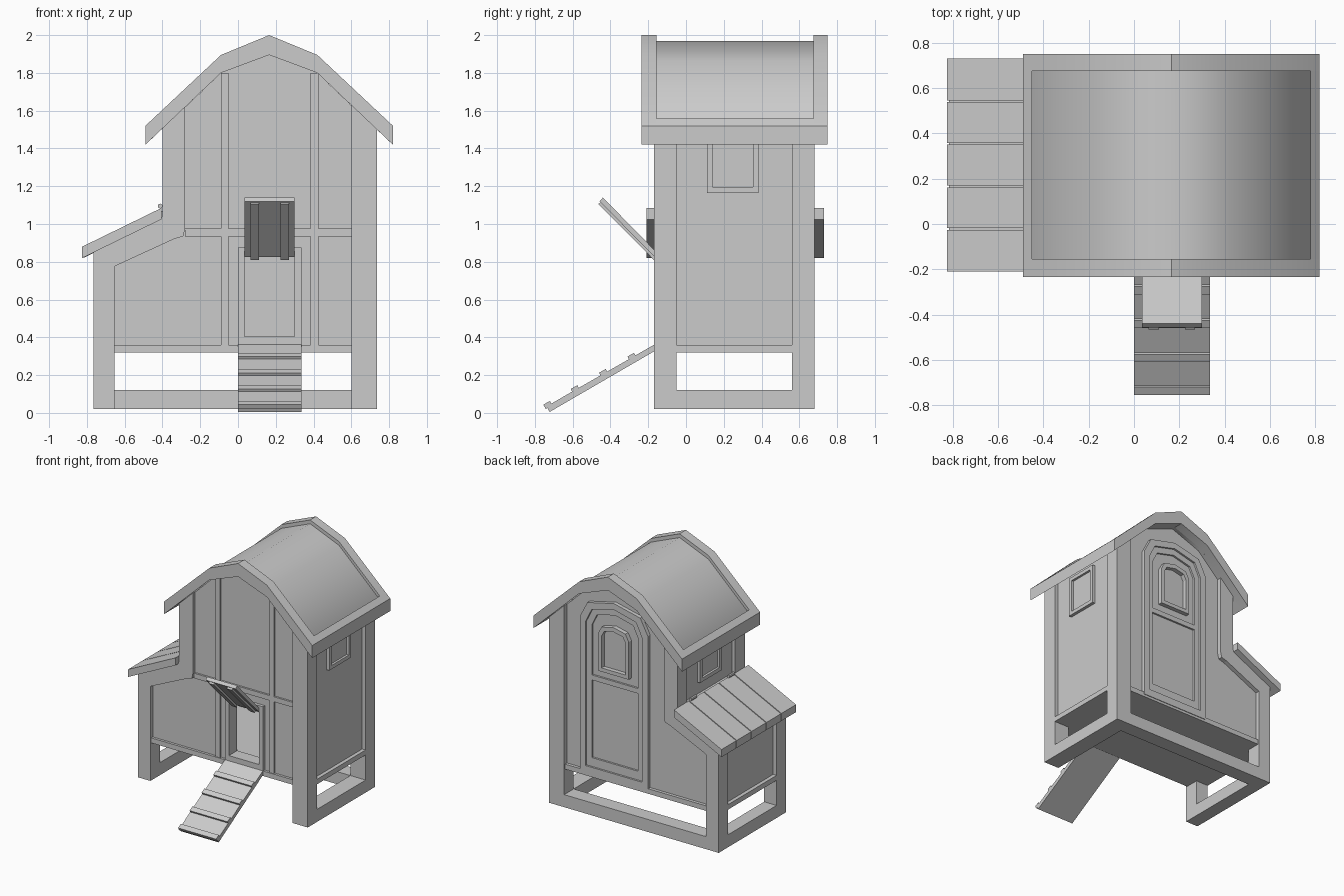
import bpy, bmesh, math

if "Cube" in bpy.data.objects:
    bpy.data.objects.remove(bpy.data.objects["Cube"])

CX = 0.165  # ridge line of the house


def ring_or_prism(name, pts, axis, a, b, inner=None, smooth=0):
    """Extrude a 2D outline (optionally with a matching hole) from a to b along X, Y or Z."""
    def at(p, d):
        return {'X': (d, p[0], p[1]), 'Y': (p[0], d, p[1]), 'Z': (p[0], p[1], d)}[axis]
    bm = bmesh.new()
    loops = [[[bm.verts.new(at(p, d)) for p in path] for d in (a, b)]
             for path in ([pts, inner] if inner else [pts])]
    n = len(pts)
    for lo, hi in loops:
        for i in range(n):
            j = (i + 1) % n
            bm.faces.new((lo[i], lo[j], hi[j], hi[i]))
    for k in (0, 1):
        if inner:
            o, q = loops[0][k], loops[1][k]
            for i in range(n):
                j = (i + 1) % n
                bm.faces.new((o[i], o[j], q[j], q[i]))
        else:
            bm.faces.new(loops[0][k])
    bmesh.ops.recalc_face_normals(bm, faces=bm.faces)
    me = bpy.data.meshes.new(name)
    bm.to_mesh(me)
    bm.free()
    ob = bpy.data.objects.new(name, me)
    bpy.context.collection.objects.link(ob)
    if smooth:
        for f in me.polygons:
            f.use_smooth = True
        me.set_sharp_from_angle(angle=math.radians(smooth))
    return ob


def rect(u0, u1, v0, v1):
    return [(u0, v0), (u1, v0), (u1, v1), (u0, v1)]


def box(name, x0, x1, y0, y1, z0, z1):
    return ring_or_prism(name, rect(x0, x1, y0, y1), 'Z', z0, z1)


def arch(hw, z0, zs, rise):
    """House-shaped outline: straight sides, shoulders and a low peak."""
    return [(CX - hw, z0), (CX + hw, z0), (CX + hw, zs), (CX + hw * 0.78, zs + rise * 0.7),
            (CX, zs + rise), (CX - hw * 0.78, zs + rise * 0.7), (CX - hw, zs)]


# Roof: raised border around a smooth recessed shell
def roof_outline(hw, ze, drop):
    slope_z = 1.52 if hw > 0.65 else ze
    top = [(CX - hw, slope_z - drop), (-0.09, 1.895 - drop), (CX, 2.0 - drop),
           (0.42, 1.895 - drop), (CX + hw, slope_z - drop)]
    return top + [(CX + hw, 1.42 + slope_z - 1.52), (0.42, 1.80), (CX, 1.895),
                  (-0.09, 1.80), (CX - hw, 1.42 + slope_z - 1.52)]


ring_or_prism("roof_front_trim", roof_outline(0.655, 1.52, 0), 'Y', -0.235, -0.155, smooth=30)
ring_or_prism("roof_back_trim", roof_outline(0.655, 1.52, 0), 'Y', 0.675, 0.75, smooth=30)
ring_or_prism("roof_shell", roof_outline(0.615, 1.5575, 0.03), 'Y', -0.155, 0.675, smooth=50)
for side, s in (("left", -1), ("right", 1)):
    eave = [(CX + s * 0.615, 1.5575), (CX + s * 0.655, 1.52),
            (CX + s * 0.655, 1.42), (CX + s * 0.615, 1.4575)]
    ring_or_prism("roof_eave_" + side, eave, 'Y', -0.155, 0.675)

# Corner posts; the left ones step outward around the nest box
left_post = [(-0.765, 0.02), (-0.765, 0.86), (-0.40, 1.04), (-0.40, 1.51), (-0.28, 1.625),
             (-0.28, 0.975), (-0.29, 0.935), (-0.34, 0.92), (-0.655, 0.775), (-0.655, 0.02)]
right_post = [(0.60, 0.02), (0.735, 0.02), (0.735, 1.505), (0.60, 1.63)]
for end, y0, y1 in (("front", -0.17, -0.05), ("back", 0.56, 0.68)):
    ring_or_prism(end + "_left_post", left_post, 'Y', y0, y1)
    ring_or_prism(end + "_right_post", right_post, 'Y', y0, y1)

# Ground rails (the front stays open) and sills
box("right_ground_rail", 0.60, 0.735, -0.05, 0.56, 0.02, 0.12)
box("left_ground_rail", -0.765, -0.655, -0.05, 0.56, 0.02, 0.12)
box("back_ground_rail", -0.655, 0.60, 0.56, 0.68, 0.02, 0.12)
box("right_sill", 0.65, 0.735, -0.05, 0.56, 0.32, 0.36)
box("left_sill", -0.765, -0.69, -0.05, 0.56, 0.32, 0.36)
box("front_sill", -0.655, 0.60, -0.16, -0.10, 0.32, 0.36)
box("back_sill", -0.655, 0.60, 0.60, 0.67, 0.32, 0.36)

# Walls and floor
gable = [(-0.70, 0.32), (0.67, 0.32), (0.67, 1.56), (0.42, 1.80), (CX, 1.895), (-0.09, 1.80),
         (-0.34, 1.56), (-0.34, 0.95), (-0.70, 0.78)]
front_wall = ring_or_prism("front_wall", gable, 'Y', -0.14, -0.06)
ring_or_prism("back_wall", gable, 'Y', 0.58, 0.645)
box("right_wall", 0.64, 0.705, -0.10, 0.62, 0.32, 1.53)
box("left_upper_wall", -0.37, -0.31, -0.10, 0.62, 0.92, 1.53)
box("nest_wall", -0.735, -0.68, -0.10, 0.62, 0.32, 0.86)
box("floor", -0.70, 0.67, -0.13, 0.62, 0.32, 0.40)

# Hatch opening cut through the front wall
cutter = box("hatch_cutter", 0.035, 0.30, -0.3, 0.0, 0.405, 0.84)
cutter.hide_render = True
mod = front_wall.modifiers.new("hatch", 'BOOLEAN')
mod.object = cutter
mod.operation = 'DIFFERENCE'
mod.solver = 'EXACT'
bpy.context.view_layer.objects.active = front_wall
bpy.ops.object.modifier_apply(modifier="hatch")
bpy.data.objects.remove(cutter)

# Front battens and hatch frame
for name, x0, x1 in (("left", -0.09, -0.05), ("right", 0.385, 0.425)):
    box("front_batten_" + name, x0, x1, -0.155, -0.13, 0.36, 1.80)
for i, (x0, x1) in enumerate(((-0.28, -0.09), (-0.05, 0.385), (0.425, 0.60))):
    box(f"front_crossbar_{i}", x0, x1, -0.155, -0.13, 0.935, 0.975)
ring_or_prism("hatch_frame", rect(0.0, 0.335, 0.35, 0.875), 'Y', -0.165, -0.13,
              rect(0.035, 0.30, 0.405, 0.84))

# Raised hatch flap with two battens on its lower face
flap = [(-0.165, 0.825), (-0.165, 0.86), (-0.44, 1.14), (-0.458, 1.12)]
ring_or_prism("hatch_flap", flap, 'X', 0.035, 0.30)
flap_batten = [(-0.17, 0.81), (-0.165, 0.83), (-0.445, 1.12), (-0.465, 1.105)]
for i, x in enumerate((0.065, 0.225)):
    ring_or_prism(f"hatch_batten_{i}", flap_batten, 'X', x, x + 0.045)

# Ramp with cleats
ring_or_prism("ramp", [(-0.165, 0.328), (-0.165, 0.363), (-0.738, 0.035), (-0.722, 0.005)],
              'X', 0.0, 0.335)
slope = 0.328 / 0.573
for i, y in enumerate((-0.285, -0.435, -0.585, -0.73)):
    z = 0.363 + (y + 0.165) * slope
    u, v = 0.87, 0.497  # along the ramp
    cleat = [(y + a * u - b * v, z + a * v + b * u)
             for a, b in ((-0.02, -0.01), (0.02, -0.01), (0.02, 0.016), (-0.02, 0.016))]
    ring_or_prism(f"ramp_cleat_{i}", cleat, 'X', 0.0, 0.335)

# Nest box roof: five boards over a thin base, with hinges
def nest_slab(top):
    return [(-0.825, 0.82), (-0.825, 0.82 + top), (-0.405, 1.025 + top), (-0.37, 1.025 + top),
            (-0.37, 1.04), (-0.405, 1.025)]


ring_or_prism("nest_roof_base", [(x + 0.008 if x < -0.8 else x, z) for x, z in nest_slab(0.045)],
              'Y', -0.04, 0.56)
pitch = 0.94 / 5
for i in range(5):
    y = -0.21 + i * pitch
    board = [(-0.825, 0.82), (-0.825, 0.88), (-0.405, 1.085), (-0.405, 1.025)]
    ring_or_prism(f"nest_roof_board_{i}", board, 'Y', y + 0.004 * (i > 0),
                  y + pitch - 0.004 * (i < 4))
for i, y in enumerate((0.02, 0.50)):
    pin = [(-0.412 + 0.013 * math.cos(k * math.pi / 4), 1.095 + 0.013 * math.sin(k * math.pi / 4))
           for k in range(8)]
    ring_or_prism(f"nest_hinge_{i}", pin, 'Y', y - 0.035, y + 0.035)

# Side windows
for name, x0, x1, p0, p1 in (("right", 0.70, 0.73, 0.70, 0.712), ("left", -0.395, -0.365, -0.377, -0.365)):
    ring_or_prism(name + "_window_frame", rect(0.11, 0.385, 1.165, 1.49), 'X', x0, x1,
                  rect(0.14, 0.355, 1.195, 1.46))
    box(name + "_window_pane", p0, p1, 0.14, 0.355, 1.195, 1.46)

# Back door: frame, leaf, mid rail and arched window
ring_or_prism("door_frame", arch(0.30, 0.34, 1.58, 0.18), 'Y', 0.64, 0.675,
              arch(0.25, 0.40, 1.55, 0.16))
ring_or_prism("door_leaf", arch(0.25, 0.40, 1.55, 0.16), 'Y', 0.64, 0.66,
              arch(0.205, 0.47, 1.53, 0.13))
box("door_mid_rail", CX - 0.205, CX + 0.205, 0.64, 0.66, 1.09, 1.13)
ring_or_prism("door_window_frame", arch(0.135, 1.19, 1.49, 0.08), 'Y', 0.64, 0.68,
              arch(0.105, 1.22, 1.475, 0.06))
